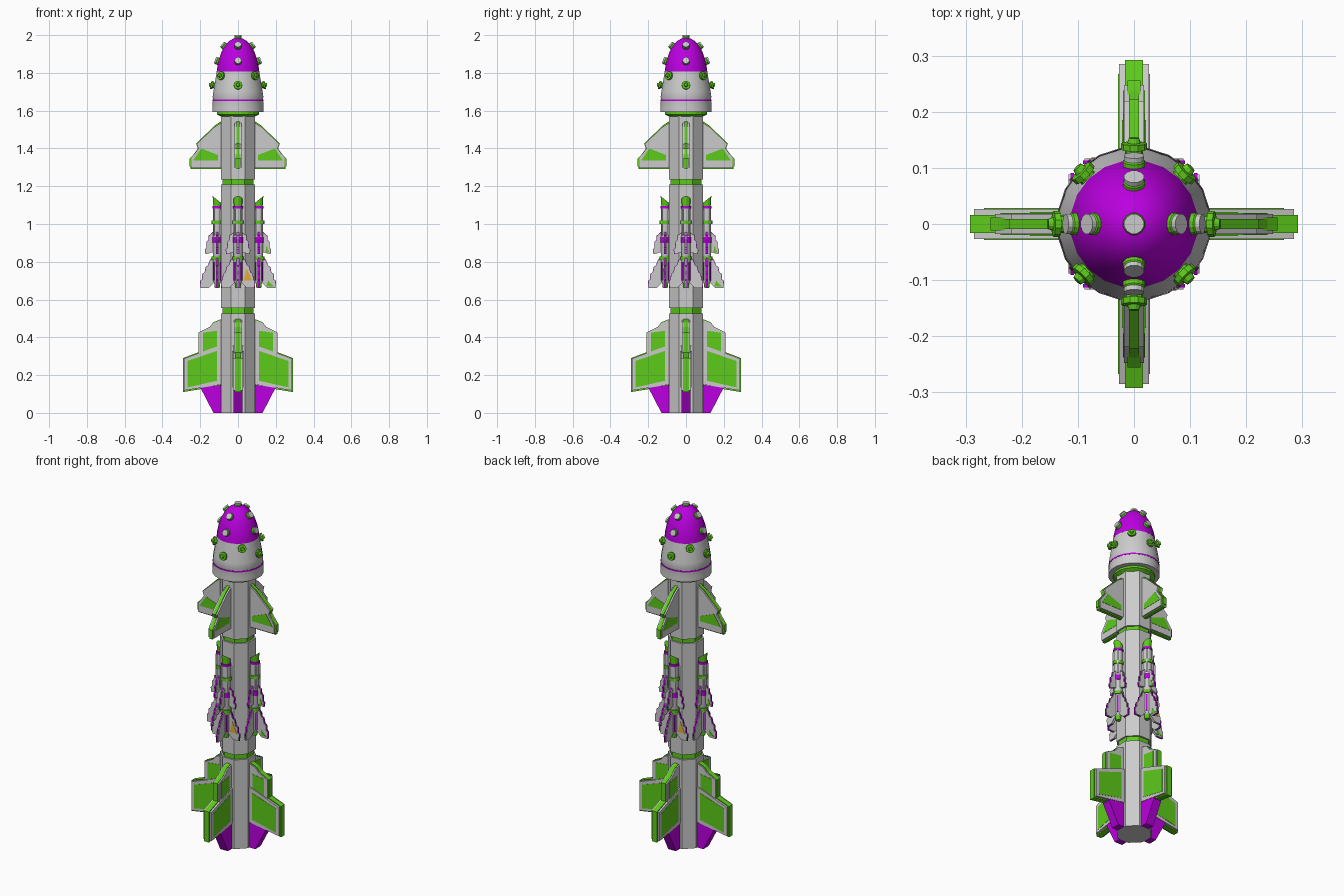
import bpy, bmesh
from math import radians, cos, sin, pi
from mathutils import Matrix, Vector

if "Cube" in bpy.data.objects:
    bpy.data.objects.remove(bpy.data.objects["Cube"])


def material(name, rgb):
    m = bpy.data.materials.new(name)
    m.diffuse_color = (*rgb, 1)
    m.use_nodes = True
    m.node_tree.nodes["Principled BSDF"].inputs["Base Color"].default_value = m.diffuse_color
    return m


GREEN = material("green", (0.11, 0.60, 0.01))
PURPLE = material("purple", (0.50, 0.0, 0.75))
ORANGE = material("orange", (0.75, 0.42, 0.03))


def rot(deg):
    return Matrix.Rotation(radians(deg), 4, 'Z')


def move(x, y=0, z=0):
    return Matrix.Translation((x, y, z))


ONE = [Matrix.Identity(4)]
FOUR = [rot(90 * k) for k in range(4)]


def finish(name, bm, mat, smooth=False):
    bmesh.ops.recalc_face_normals(bm, faces=bm.faces)
    me = bpy.data.meshes.new(name)
    bm.to_mesh(me)
    bm.free()
    ob = bpy.data.objects.new(name, me)
    bpy.context.collection.objects.link(ob)
    if mat:
        me.materials.append(mat)
    if smooth:
        bpy.ops.object.select_all(action='DESELECT')
        ob.select_set(True)
        bpy.context.view_layer.objects.active = ob
        bpy.ops.object.shade_smooth_by_angle(angle=radians(35))
    return ob


def plate(name, pts, t0, t1, mat=None, frames=FOUR):
    """Outline in (radius, z), spanning t0..t1 across, copied to each frame."""
    bm = bmesh.new()
    for f in frames:
        a = [bm.verts.new(f @ Vector((r, t0, z))) for r, z in pts]
        b = [bm.verts.new(f @ Vector((r, t1, z))) for r, z in pts]
        bm.faces.new(a)
        bm.faces.new(b[::-1])
        for i in range(len(pts)):
            j = (i + 1) % len(pts)
            bm.faces.new((a[i], b[i], b[j], a[j]))
    return finish(name, bm, mat)


def lathe(name, prof, n, mat=None, frames=ONE, smooth=False, slant=0):
    """Capped turned form; slant tilts the top ring."""
    bm = bmesh.new()
    for f in frames:
        rings = []
        for k, (r, z) in enumerate(prof):
            s = slant if k == len(prof) - 1 else 0
            ang = [(i + 0.5) * 2 * pi / n for i in range(n)]
            rings.append([bm.verts.new(f @ Vector((r * cos(a), r * sin(a), z + s * cos(a)))) for a in ang])
        for lo, hi in zip(rings, rings[1:]):
            for i in range(n):
                j = (i + 1) % n
                bm.faces.new((lo[i], lo[j], hi[j], hi[i]))
        bm.faces.new(rings[0][::-1])
        bm.faces.new(rings[-1])
    return finish(name, bm, mat, smooth)


def layered_fin(name, outline, panel, core, skin, edge_mat, inset=0.006):
    """Grey slab with a proud edge strip and a coloured panel on both sides."""
    cx = sum(p[0] for p in outline) / len(outline)
    cz = sum(p[1] for p in outline) / len(outline)
    k = 1 - inset / 0.1
    slab = [(cx + (r - cx) * k, cz + (z - cz) * k) for r, z in outline]
    slab = [(min(s[0], o[0]) if o[0] > 0.09 else o[0], s[1]) for s, o in zip(slab, outline)]
    plate(name + "_edge", outline, -core, core, edge_mat)
    plate(name + "_slab", slab, -skin, skin)
    plate(name + "_panel", panel, -skin - .0015, skin + .0015, GREEN)


# Octagonal shaft with green joint rings
O = 0.0974
for nm, z0, z1 in (("lower", 0, 0.525), ("middle", 0.555, 1.21), ("upper", 1.235, 1.572)):
    lathe(nm + "_shaft", [(O, z0), (O, z1)], 8)
for nm, z0, z1 in (("lower", 0.52, 0.56), ("upper", 1.205, 1.24)):
    lathe(nm + "_joint_ring", [(0.088, z0), (0.088, z1)], 8, GREEN)

# Head: neck, grey skirt, purple line and dome
lathe("neck", [(0.085, 1.565), (0.112, 1.58), (0.112, 1.605)], 20, GREEN)
lathe("head_skirt", [(0.118, 1.592), (0.138, 1.594), (0.138, 1.615), (0.134, 1.665), (0.136, 1.672),
                     (0.132, 1.70), (0.122, 1.76), (0.113, 1.812)], 20, smooth=True)
lathe("head_stripe", [(0.1365, 1.65), (0.1365, 1.658)], 20, PURPLE)
lathe("head_dome", [(0.114, 1.808), (0.112, 1.825), (0.104, 1.865), (0.089, 1.91), (0.070, 1.945),
                    (0.046, 1.97), (0.022, 1.983), (0.004, 1.986)], 20, PURPLE, smooth=True)


# Studs standing normal to the head
def stud_frames(r, z, tilt, start=0):
    return [rot(start + 90 * k) @ move(r, 0, z) @ Matrix.Rotation(radians(90 - tilt), 4, 'Y') for k in range(4)]


dome_studs = stud_frames(0.101, 1.86, 18) + stud_frames(0.067, 1.938, 38) + [move(0, 0, 1.978)]
skirt_studs = stud_frames(0.124, 1.733, 10) + stud_frames(0.114, 1.782, 12, 45)
lathe("dome_stud_collars", [(0.02, -0.01), (0.02, 0.011), (0.017, 0.015)], 12, GREEN, dome_studs)
lathe("dome_stud_caps", [(0.018, 0.01), (0.018, 0.022)], 12, None, dome_studs)
lathe("skirt_studs", [(0.016, -0.01), (0.016, 0.008), (0.023, 0.009), (0.023, 0.02), (0.012, 0.021),
                      (0.009, 0.03)], 10, GREEN, skirt_studs)

# Upper swept fins
layered_fin("upper_fin",
            [(0.08, 1.55), (0.125, 1.52), (0.222, 1.425), (0.212, 1.40), (0.252, 1.345), (0.252, 1.29), (0.08, 1.29)],
            [(0.105, 1.335), (0.105, 1.365), (0.195, 1.40), (0.238, 1.335)], 0.009, 0.018, GREEN)
plate("upper_fin_spine", [(0.08, 1.46), (0.16, 1.44), (0.256, 1.347), (0.256, 1.305), (0.08, 1.305)],
      -0.012, 0.012, GREEN)

# Tail fins: upper and main panels
layered_fin("tail_upper_fin",
            [(0.08, 0.50), (0.13, 0.48), (0.15, 0.455), (0.21, 0.425), (0.21, 0.30), (0.08, 0.30)],
            [(0.11, 0.345), (0.11, 0.435), (0.185, 0.445 - 0.02), (0.185, 0.325)], 0.013, 0.02, GREEN)
layered_fin("tail_main_fin",
            [(0.08, 0.365), (0.12, 0.355), (0.292, 0.29), (0.292, 0.11), (0.08, 0.145)],
            [(0.112, 0.17), (0.112, 0.328), (0.267, 0.275), (0.267, 0.135)], 0.016, 0.027, GREEN)

# Purple tail wedges
plate("tail_wedge", [(0.07, 0.15), (0.20, 0.135), (0.13, 0), (0.07, 0)], -0.025, 0.025, PURPLE)

# Side rockets: one on each main shaft face
C = 0.11
rockets = [f @ move(C) for f in FOUR]
lathe("rocket_bodies", [(0.016, 0.685), (0.024, 0.70), (0.024, 1.095)], 12, None, rockets, smooth=True)
lathe("rocket_nozzles", [(0.013, 0.66), (0.018, 0.70)], 12, GREEN, rockets)
lathe("rocket_collars", [(0.027, 1.083), (0.027, 1.096)], 12, PURPLE, rockets)
lathe("rocket_tips", [(0.021, 1.09), (0.025, 1.128)], 12, GREEN, rockets, slant=0.02)
for nm, z in (("upper", 1.0), ("lower", 0.81)):
    lathe("rocket_band_" + nm, [(0.030, z), (0.030, z + 0.018)], 12, GREEN, rockets)
lathe("rocket_band_middle", [(0.027, 0.90), (0.027, 0.93)], 12, PURPLE, rockets)
strips = [f @ rot(a) for f in rockets for a in (45, 135, 225, 315)]
plate("rocket_strips", [(0.015, 0.70), (0.028, 0.70), (0.028, 0.80), (0.015, 0.80)], -0.004, 0.004, PURPLE, strips)
plate("rocket_side_rails", [(0.015, 0.94), (0.03, 0.94), (0.03, 1.08), (0.015, 1.08)], -0.003, 0.003, None, strips)

# Stepped rocket fins: outward and to both sides
wings = [f @ rot(a) for f in rockets for a in (-90, 0, 90)]
big = [(0.01, 0.84), (0.038, 0.81), (0.05, 0.78), (0.06, 0.775), (0.067, 0.745), (0.08, 0.735), (0.082, 0.705),
       (0.091, 0.70), (0.088, 0.66), (0.05, 0.66), (0.01, 0.70)]
small = [(0.01, 0.97), (0.035, 0.945), (0.045, 0.94), (0.046, 0.915), (0.058, 0.905), (0.056, 0.875),
         (0.066, 0.865), (0.062, 0.84), (0.01, 0.855)]
for nm, pts in (("large", big), ("small", small)):
    plate("rocket_fin_core_" + nm, pts, -0.0035, 0.0035, PURPLE, wings)
    skin = [(r - 0.003, z) for r, z in pts]
    plate("rocket_fin_skin_" + nm, skin, -0.007, 0.007, None, wings)

# Coloured inlays on some rocket fins
plate("rocket_fin_inlay_large", [(0.04, 0.67), (0.05, 0.70), (0.078, 0.67)], -0.0085, 0, GREEN, rockets[::1])
plate("rocket_fin_inlay_small", [(0.035, 0.85), (0.04, 0.885), (0.056, 0.85)], -0.0085, 0, GREEN, rockets)
plate("front_rocket_inlay", [(0.03, 0.70), (0.045, 0.765), (0.076, 0.70)], -0.0085, 0, ORANGE,
      [rockets[3] @ rot(90)])
plate("back_rocket_inlay", [(0.03, 0.70), (0.045, 0.765), (0.076, 0.70)], -0.0085, 0, ORANGE,
      [rockets[1] @ rot(90)])
